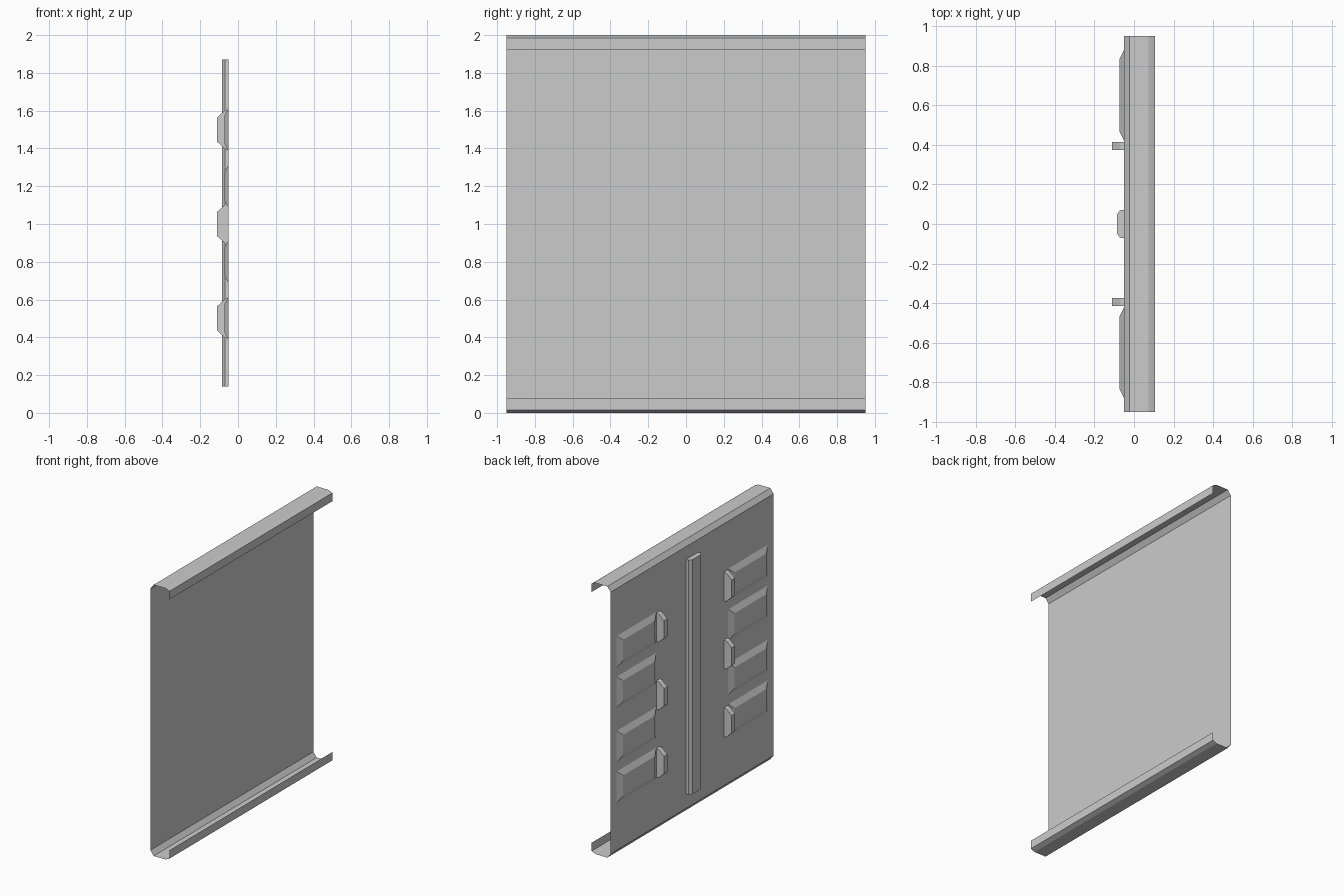
import bpy
import bmesh
from mathutils import Vector

cube = bpy.data.objects.get("Cube")
if cube:
    bpy.data.objects.remove(cube, do_unlink=True)

# One plain grey for the whole sheet-metal panel
grey = bpy.data.materials.new("sheet_grey")
grey.use_nodes = True
COLOUR = (0.6, 0.6, 0.6, 1)
grey.diffuse_color = COLOUR
grey.node_tree.nodes["Principled BSDF"].inputs["Base Color"].default_value = COLOUR

SHEET_X = -0.05
HALF_Y = 0.95


def finish(name, bm):
    mesh = bpy.data.meshes.new(name)
    bm.to_mesh(mesh)
    bm.free()
    mesh.materials.append(grey)
    obj = bpy.data.objects.new(name, mesh)
    bpy.context.collection.objects.link(obj)
    return obj


def prism(name, profile, start, sweep):
    """Sweep an open profile; cap both ends, leaving the side on the sheet open."""
    bm = bmesh.new()
    a = [bm.verts.new(Vector(p) + Vector(start)) for p in profile]
    b = [bm.verts.new(v.co + Vector(sweep)) for v in a]
    for i in range(len(a) - 1):
        bm.faces.new((a[i], a[i + 1], b[i + 1], b[i]))
    bm.faces.new(a)
    bm.faces.new(b)
    bmesh.ops.recalc_face_normals(bm, faces=bm.faces)
    return finish(name, bm)


def raised_panel(name, y, z):
    """Shallow four-sided pressing with sloping edges."""
    bm = bmesh.new()
    corners = ((-1, -1), (-1, 1), (1, 1), (1, -1))
    base = [bm.verts.new((SHEET_X, y + 0.23 * i, z + 0.115 * j)) for i, j in corners]
    top = [bm.verts.new((-0.072, y + 0.185 * i, z + 0.075 * j)) for i, j in corners]
    for i in range(4):
        k = (i + 1) % 4
        bm.faces.new((base[i], base[k], top[k], top[i]))
    bm.faces.new(top)
    bmesh.ops.recalc_face_normals(bm, faces=bm.faces)
    return finish(name, bm)


# Main sheet: thin folded profile with a returned lip at top and bottom
lower = [(0.105, 0.075), (0.105, 0.014), (0.073, 0), (-0.023, 0), (SHEET_X, 0.035)]
outline = lower + [(x, 2 - z) for x, z in reversed(lower)]
bm = bmesh.new()
front = [bm.verts.new((x, -HALF_Y, z)) for x, z in outline]
back = [bm.verts.new((x, HALF_Y, z)) for x, z in outline]
for i in range(len(outline) - 1):
    bm.faces.new((front[i], back[i], back[i + 1], front[i + 1]))
finish("folded_sheet", bm)

# Central vertical stiffener with bevelled edges
rib = [(SHEET_X, -0.07, 0), (-0.07, -0.07, 0), (-0.086, -0.048, 0),
       (-0.086, 0.048, 0), (-0.07, 0.07, 0), (SHEET_X, 0.07, 0)]
prism("centre_rib", rib, (0, 0, 0.14), (0, 0, 1.73))

# Pressed panels and tabs on both sides of the rib
tab = [(SHEET_X, 0, -0.108), (-0.068, 0, -0.103), (-0.11, 0, -0.065),
       (-0.11, 0, 0.065), (-0.068, 0, 0.103), (SHEET_X, 0, 0.108)]
for side, s in (("left", 1), ("right", -1)):
    for n, z in enumerate((0.5, 0.8, 1.2, 1.5)):
        raised_panel(f"raised_panel_{side}_{n}", 0.65 * s, z)
    for n, z in enumerate((0.5, 1.0, 1.5)):
        prism(f"tab_{side}_{n}", tab, (0, 0.394 * s - 0.02, z), (0, 0.04, 0))
